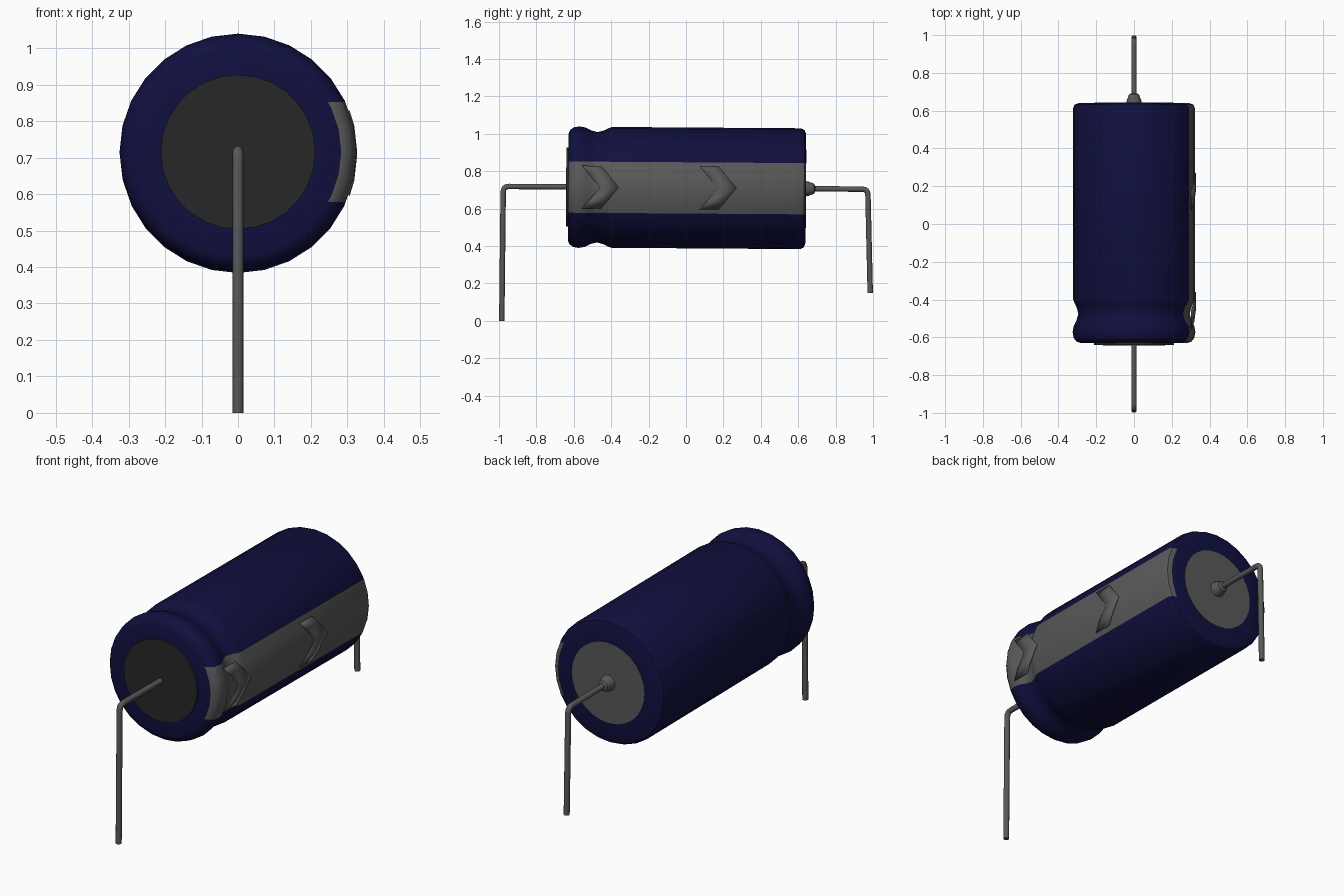
import bpy, bmesh, math
from mathutils import Matrix, Vector

cube = bpy.data.objects.get("Cube")
if cube:
    bpy.data.objects.remove(cube, do_unlink=True)

SIDES = 28
STEP = math.tau / SIDES
STRIPE = 0.137          # half height of the side stripe
TILT = Matrix.Translation((0, 0, 0.711)) @ Matrix.Rotation(-0.007, 4, 'X')


def material(name, r, g, b):
    m = bpy.data.materials.new(name)
    m.use_nodes = True
    m.diffuse_color = (r, g, b, 1)
    m.node_tree.nodes["Principled BSDF"].inputs["Base Color"].default_value = (r, g, b, 1)
    return m


navy = material("navy sleeve", 0.005, 0.005, 0.05)
grey = material("metal grey", 0.1, 0.1, 0.1)
black = material("black seal", 0.02, 0.02, 0.02)


def finish(name, bm, mats, matrix=TILT):
    bmesh.ops.recalc_face_normals(bm, faces=bm.faces)
    me = bpy.data.meshes.new(name)
    bm.to_mesh(me)
    bm.free()
    ob = bpy.data.objects.new(name, me)
    bpy.context.collection.objects.link(ob)
    for m in mats:
        me.materials.append(m)
    me.transform(matrix)
    bpy.ops.object.select_all(action='DESELECT')
    ob.select_set(True)
    bpy.context.view_layer.objects.active = ob
    bpy.ops.object.shade_smooth_by_angle(angle=math.radians(35))
    return ob


def lathe(profile, sides=SIDES):
    """Turn (y, radius) points around the y axis and cap both ends."""
    bm = bmesh.new()
    rings = [[bm.verts.new((r * math.cos(i * math.tau / sides), y, r * math.sin(i * math.tau / sides)))
              for i in range(sides)] for y, r in profile]
    for a, b in zip(rings, rings[1:]):
        for i in range(sides):
            j = (i + 1) % sides
            bm.faces.new((a[i], a[j], b[j], b[i]))
    bm.faces.new(rings[0])
    bm.faces.new(rings[-1])
    return bm


# Sleeve with a crimped groove near the front
body = lathe([(-.63, .2), (-.63, .283), (-.622, .305), (-.603, .319), (-.572, .325),
              (-.54, .319), (-.51, .304), (-.475, .295), (-.44, .304), (-.415, .317),
              (-.395, .323), (.612, .323), (.632, .314), (.64, .292), (.64, .2)])
for z in (-STRIPE, STRIPE):
    bmesh.ops.bisect_plane(body, geom=body.verts[:] + body.edges[:] + body.faces[:],
                           plane_co=(0, 0, z), plane_no=(0, 0, 1))
for f in body.faces:
    c = f.calc_center_median()
    on_side = c.x > 0.15 and abs(c.z) < STRIPE
    f.material_index = int(on_side and math.hypot(c.x, c.z) > 0.272)
finish("sleeve", body, (navy, grey))

# End discs and the rear weld cone
finish("front_seal", lathe([(-.62, .212), (-.641, .212)]), (black,))
finish("rear_disc", lathe([(.62, .21), (.642, .21)]), (grey,))
finish("rear_weld", lathe([(.635, .042), (.655, .038), (.685, .027), (.692, .014)], 16), (grey,))

# Thin polarity arrows that follow the stripe, pointing to the back
for name, start in (("front_arrow", -.36), ("rear_arrow", .27)):
    bm = bmesh.new()
    columns = []
    for k in (-1.6, -1, 0, 1, 1.6):
        a, r = k * STEP, 0.325
        columns.append([bm.verts.new((r * math.cos(a), y, r * math.sin(a)))
                        for y in (start - .1 - abs(k) * .06, start - abs(k) * .06)])
    for a, b in zip(columns, columns[1:]):
        bm.faces.new((a[0], a[1], b[1], b[0]))
    arrow = finish(name, bm, (grey,))
    mod = arrow.modifiers.new("thickness", 'SOLIDIFY')
    mod.thickness = 0.004
    mod.offset = 0


def lead(name, start, corner, end, radius=0.0145, bend=0.03):
    """Round wire with a tight bend at the corner."""
    s, c, e = (Vector((0, *p)) for p in (start, corner, end))
    p, q = c + (s - c).normalized() * bend, c + (e - c).normalized() * bend
    path = [s] + [p.lerp(c, t).lerp(c.lerp(q, t), t) for t in (0, .25, .5, .75, 1)] + [e]
    bm = bmesh.new()
    rings = []
    for i, point in enumerate(path):
        d = (path[min(i + 1, len(path) - 1)] - path[max(i - 1, 0)]).normalized()
        side = Vector((1, 0, 0))
        up = d.cross(side)
        rings.append([bm.verts.new(point + radius * (side * math.cos(k * math.tau / 12)
                                                    + up * math.sin(k * math.tau / 12)))
                      for k in range(12)])
    for a, b in zip(rings, rings[1:]):
        for k in range(12):
            j = (k + 1) % 12
            bm.faces.new((a[k], a[j], b[j], b[k]))
    bm.faces.new(rings[0])
    bm.faces.new(rings[-1])
    finish(name, bm, (grey,), Matrix())


lead("front_lead", (-.62, .716), (-.977, .719), (-.985, 0))
lead("rear_lead", (.63, .707), (.972, .704), (.985, .15))
